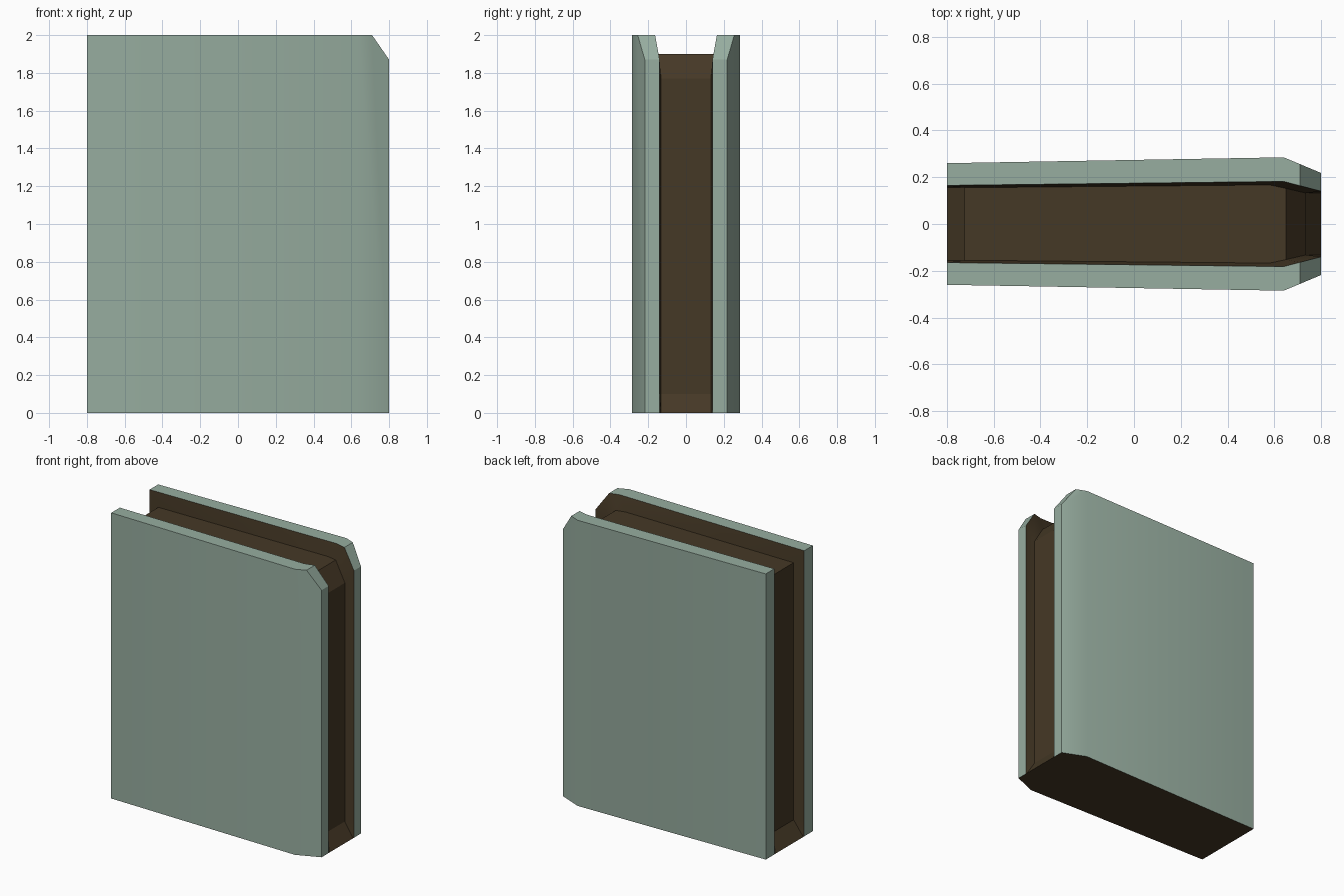
import bpy, bmesh, math

if "Cube" in bpy.data.objects:
    bpy.data.objects.remove(bpy.data.objects["Cube"])

def material(name, rgb):
    m = bpy.data.materials.new(name)
    m.diffuse_color = (*rgb, 1)
    m.use_nodes = True
    m.node_tree.nodes["Principled BSDF"].inputs["Base Color"].default_value = m.diffuse_color
    return m

# Half-widths in y along the length: outer skin and inner lip both bend at BEND
BEND = 0.64
def half(x, a, b, c):
    if x < BEND:
        return a + (b - a) * (x + 0.8) / (BEND + 0.8)
    return b + (c - b) * (x - BEND) / (0.8 - BEND)
def outer(x): return half(x, 0.26, 0.285, 0.218)
def lip(x):   return half(x, 0.165, 0.182, 0.14)

# Side outline of the panels (x, z) and outline of the sunken core: (x, z, half-width)
rim = [(-0.8, 0), (-0.8, 0.1), (-0.8, 2), (BEND, 2), (0.71, 2), (0.8, 1.87), (0.8, 0.1), (0.8, 0)]
core = [(-0.8, 0, 0.155), (-0.725, 0.1, 0.155), (-0.725, 1.9, 0.155), (0.58, 1.9, 0.167),
        (0.65, 1.9, 0.152), (0.735, 1.77, 0.132), (0.735, 0.1, 0.132), (0.8, 0, 0.132)]

bm = bmesh.new()
rows = []
for (x, z), (cx, cz, w) in zip(rim, core):
    o, i = outer(x), lip(x)
    rows.append([bm.verts.new(p) for p in (
        (x, -o, z), (x, -i, z), (cx, -w, cz), (cx, w, cz), (x, i, z), (x, o, z))])

def face(verts, mat):
    bm.faces.new(verts).material_index = mat

# Panel rims (green), groove walls and core (brown)
for a, b in zip(rows, rows[1:]):
    for k in range(5):
        face((a[k], a[k + 1], b[k + 1], b[k]), 0 if k in (0, 4) else 1)

# Outer panel faces, split where they bend
foot = {}
for k, s in ((0, -1), (5, 1)):
    f = foot[k] = bm.verts.new((BEND, s * outer(BEND), 0))
    face([r[k] for r in rows[:4]] + [f], 0)
    face([f] + [r[k] for r in rows[3:]], 0)

# Flat underside
face(rows[0] + [foot[5]] + rows[-1][::-1] + [foot[0]], 1)

bmesh.ops.recalc_face_normals(bm, faces=bm.faces)
mesh = bpy.data.meshes.new("double_panel")
bm.to_mesh(mesh)
bm.free()
mesh.materials.append(material("grey green", (0.31, 0.42, 0.35)))
mesh.materials.append(material("dark brown", (0.06, 0.04, 0.019)))
panel = bpy.data.objects.new("double_panel", mesh)
bpy.context.collection.objects.link(panel)
bpy.context.view_layer.objects.active = panel
panel.select_set(True)
bpy.ops.object.shade_smooth_by_angle(angle=math.radians(30))
